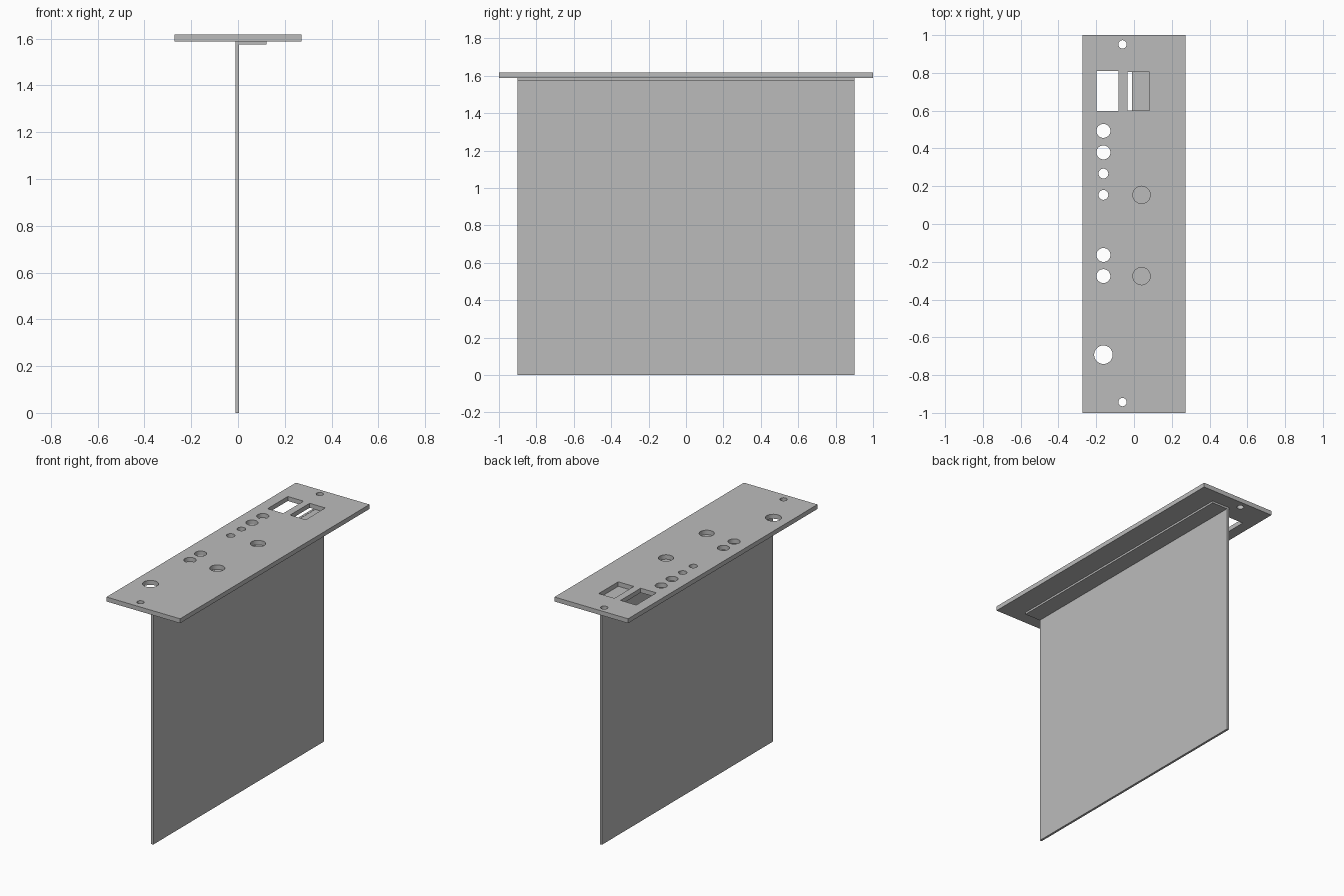
import bpy, bmesh, math
from mathutils import Vector

cube = bpy.data.objects.get("Cube")
if cube:
    bpy.data.objects.remove(cube, do_unlink=True)

grey = bpy.data.materials.new("plain grey")
grey.use_nodes = True
grey.diffuse_color = (0.5, 0.5, 0.5, 1)
grey.node_tree.nodes["Principled BSDF"].inputs["Base Color"].default_value = (0.5, 0.5, 0.5, 1)


def finish(bm, name):
    bmesh.ops.recalc_face_normals(bm, faces=bm.faces)
    mesh = bpy.data.meshes.new(name)
    bm.to_mesh(mesh)
    bm.free()
    mesh.materials.append(grey)
    obj = bpy.data.objects.new(name, mesh)
    bpy.context.collection.objects.link(obj)
    return obj


def box(name, low, high):
    low, high = Vector(low), Vector(high)
    bm = bmesh.new()
    bmesh.ops.create_cube(bm, size=1)
    bmesh.ops.scale(bm, vec=high - low, verts=bm.verts)
    bmesh.ops.translate(bm, vec=(low + high) / 2, verts=bm.verts)
    return finish(bm, name)


def rectangle(x0, x1, y0, y1):
    return [(x0, y0), (x1, y0), (x1, y1), (x0, y1)]


def circle(x, y, r, sides=32):
    angles = [2 * math.pi * i / sides for i in range(sides)]
    return [(x + r * math.cos(a), y + r * math.sin(a)) for a in angles]


def pierced_plate(name, outlines, bottom, top):
    bm = bmesh.new()
    edges = []
    for outline in outlines:
        verts = [bm.verts.new((x, y, bottom)) for x, y in outline]
        edges += [bm.edges.new((verts[i - 1], verts[i])) for i in range(len(verts))]
    bmesh.ops.triangle_fill(bm, edges=edges, use_beauty=True, normal=(0, 0, 1))
    grown = bmesh.ops.extrude_face_region(bm, geom=bm.faces[:], use_keep_orig=True)
    moved = [v for v in grown["geom"] if isinstance(v, bmesh.types.BMVert)]
    bmesh.ops.translate(bm, vec=(0, 0, top - bottom), verts=moved)
    return finish(bm, name)


# Face plate: outline, two windows, then the round holes
outlines = [rectangle(-0.272, 0.272, -1, 1),
            rectangle(-0.199, -0.083, 0.597, 0.81),
            rectangle(-0.035, 0.081, 0.6, 0.806)]
left_row = [(0.493, 0.037), (0.379, 0.037), (0.267, 0.026), (0.154, 0.026),
            (-0.164, 0.037), (-0.276, 0.037), (-0.692, 0.049)]
outlines += [circle(-0.162, y, r) for y, r in left_row]
outlines += [circle(0.04, y, 0.046) for y in (0.154, -0.276)]
outlines += [circle(-0.061, y, 0.022) for y in (0.951, -0.943)]
plate = pierced_plate("face_plate", outlines, 1.588, 1.618)

# Smooth hole walls with sharp rims
bpy.ops.object.select_all(action="DESELECT")
plate.select_set(True)
bpy.context.view_layer.objects.active = plate
bpy.ops.object.shade_smooth_by_angle(angle=math.radians(30))

# Upright sheet and the folded flange beneath the plate
box("upright_sheet", (-0.01, -0.902, 0), (0.005, 0.902, 1.588))
box("mounting_flange", (0.005, -0.902, 1.574), (0.121, 0.902, 1.587))
